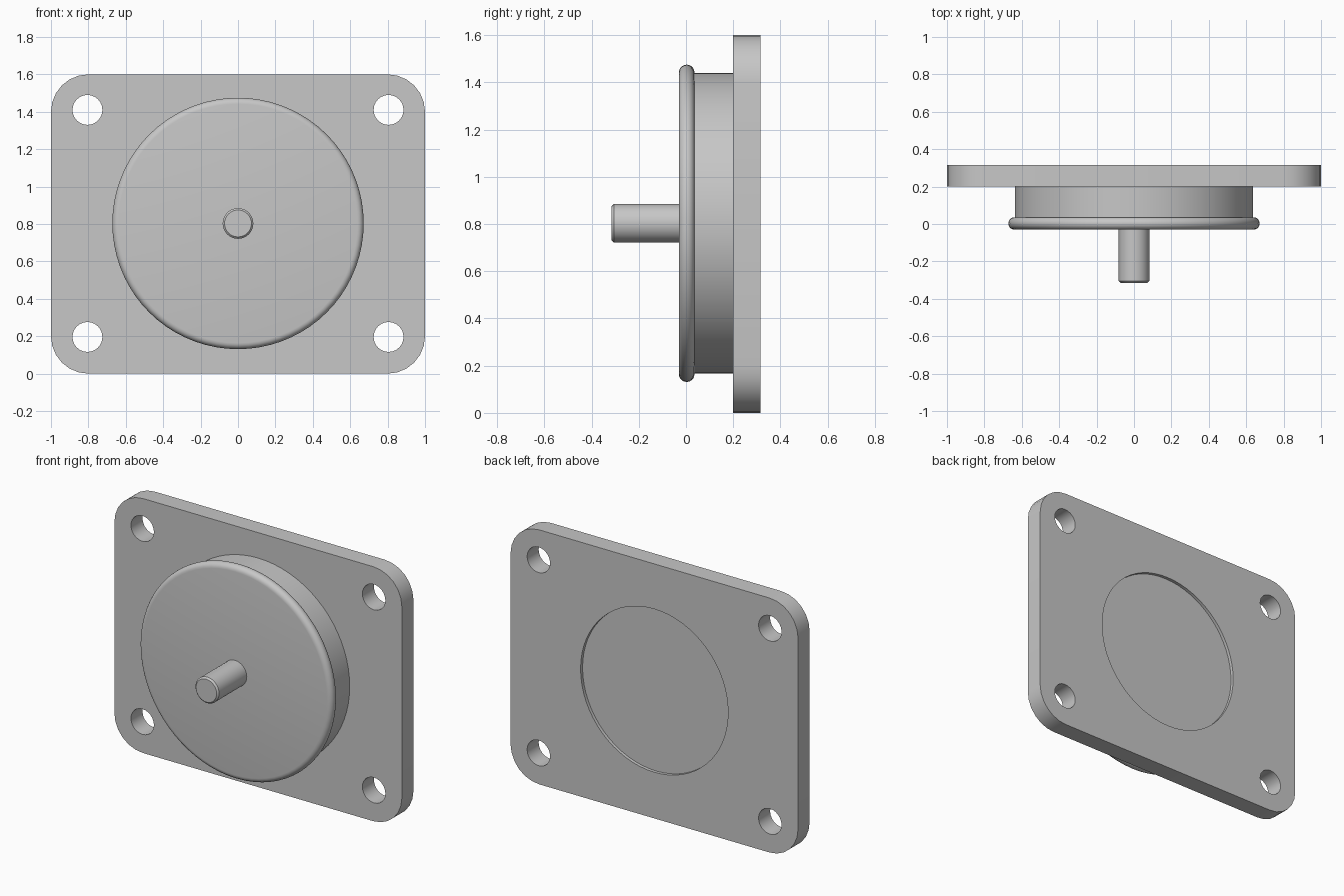
import bpy, bmesh
from math import pi, sin, cos, radians
from mathutils import Vector

if "Cube" in bpy.data.objects:
    bpy.data.objects.remove(bpy.data.objects["Cube"], do_unlink=True)

# Single metal colour
GREY = (0.57, 0.57, 0.57, 1.0)
metal = bpy.data.materials.new("light grey metal")
metal.use_nodes = True
metal.diffuse_color = GREY
metal.node_tree.nodes["Principled BSDF"].inputs["Base Color"].default_value = GREY

AXIS_Z = 0.803           # height of the drum axis
BACK, FRONT = 0.315, 0.2  # plate faces along y
RECESS_R = 0.513


def finish(obj):
    obj.data.materials.clear()
    obj.data.materials.append(metal)
    bpy.ops.object.select_all(action="DESELECT")
    obj.select_set(True)
    bpy.context.view_layer.objects.active = obj
    bpy.ops.object.shade_smooth_by_angle(angle=radians(32))


def arc(cx, cy, r, start, end, steps):
    """Points along an arc, both ends included."""
    angles = [start + (end - start) * i / steps for i in range(steps + 1)]
    return [(cx + r * cos(a), cy + r * sin(a)) for a in angles]


def circle(cx, cy, r, sides):
    return arc(cx, cy, r, 0, 2 * pi, sides)[:-1]


def lathe(name, profile, sides):
    """Revolve (radius, y) points around the drum axis."""
    bm = bmesh.new()
    verts = [bm.verts.new((r, y, 0)) for r, y in profile]
    edges = [bm.edges.new(pair) for pair in zip(verts, verts[1:])]
    bmesh.ops.spin(bm, geom=verts + edges, cent=(0, 0, 0), axis=(0, 1, 0),
                   angle=2 * pi, steps=sides)
    bmesh.ops.remove_doubles(bm, verts=bm.verts, dist=0.0001)
    bmesh.ops.recalc_face_normals(bm, faces=bm.faces)
    mesh = bpy.data.meshes.new(name)
    bm.to_mesh(mesh)
    bm.free()
    obj = bpy.data.objects.new(name, mesh)
    obj.location.z = AXIS_Z
    bpy.context.collection.objects.link(obj)
    finish(obj)


# Mounting plate: rounded outline with bolt holes and a central opening
corner = 0.2
outline = []
for i, (cx, cz) in enumerate([(0.8, 1.4), (-0.8, 1.4), (-0.8, 0.2), (0.8, 0.2)]):
    outline += arc(cx, cz, corner, i * pi / 2, (i + 1) * pi / 2, 6)
loops = [outline, circle(0, AXIS_Z, RECESS_R, 64)]
for sx in (-1, 1):
    for sz in (-1, 1):
        loops.append(circle(sx * 0.805, AXIS_Z + sz * 0.607, 0.08, 24))

curve = bpy.data.curves.new("mounting_plate", "CURVE")
curve.dimensions = "2D"
curve.fill_mode = "BOTH"
curve.extrude = (BACK - FRONT) / 2
for points in loops:
    spline = curve.splines.new("POLY")
    spline.points.add(len(points) - 1)
    for point, (x, z) in zip(spline.points, points):
        point.co = (x, z, 0, 1)
    spline.use_cyclic_u = True
plate = bpy.data.objects.new("mounting_plate", curve)
plate.location.y = (BACK + FRONT) / 2
plate.rotation_euler.x = pi / 2
bpy.context.collection.objects.link(plate)
bpy.ops.object.select_all(action="DESELECT")
plate.select_set(True)
bpy.context.view_layer.objects.active = plate
bpy.ops.object.convert(target="MESH")
plate = bpy.context.view_layer.objects.active
bm = bmesh.new()
bm.from_mesh(plate.data)
bmesh.ops.remove_doubles(bm, verts=bm.verts, dist=0.0001)
bmesh.ops.recalc_face_normals(bm, faces=bm.faces)
bm.to_mesh(plate.data)
bm.free()
finish(plate)

# Drum with rounded rim; its back end forms the shallow recess floor
rim = arc(0.639, 0.003, 0.033, -pi / 2, pi / 2, 10)
lathe("drum", [(0, -0.03)] + rim + [(0.637, 0.036), (0.637, FRONT + 0.005),
      (RECESS_R + 0.003, FRONT + 0.005), (RECESS_R + 0.003, BACK - 0.02),
      (0, BACK - 0.02)], 72)

# Shaft with a chamfered tip
lathe("shaft", [(0, -0.315), (0.072, -0.315), (0.082, -0.305),
                (0.082, -0.02), (0, -0.02)], 32)
